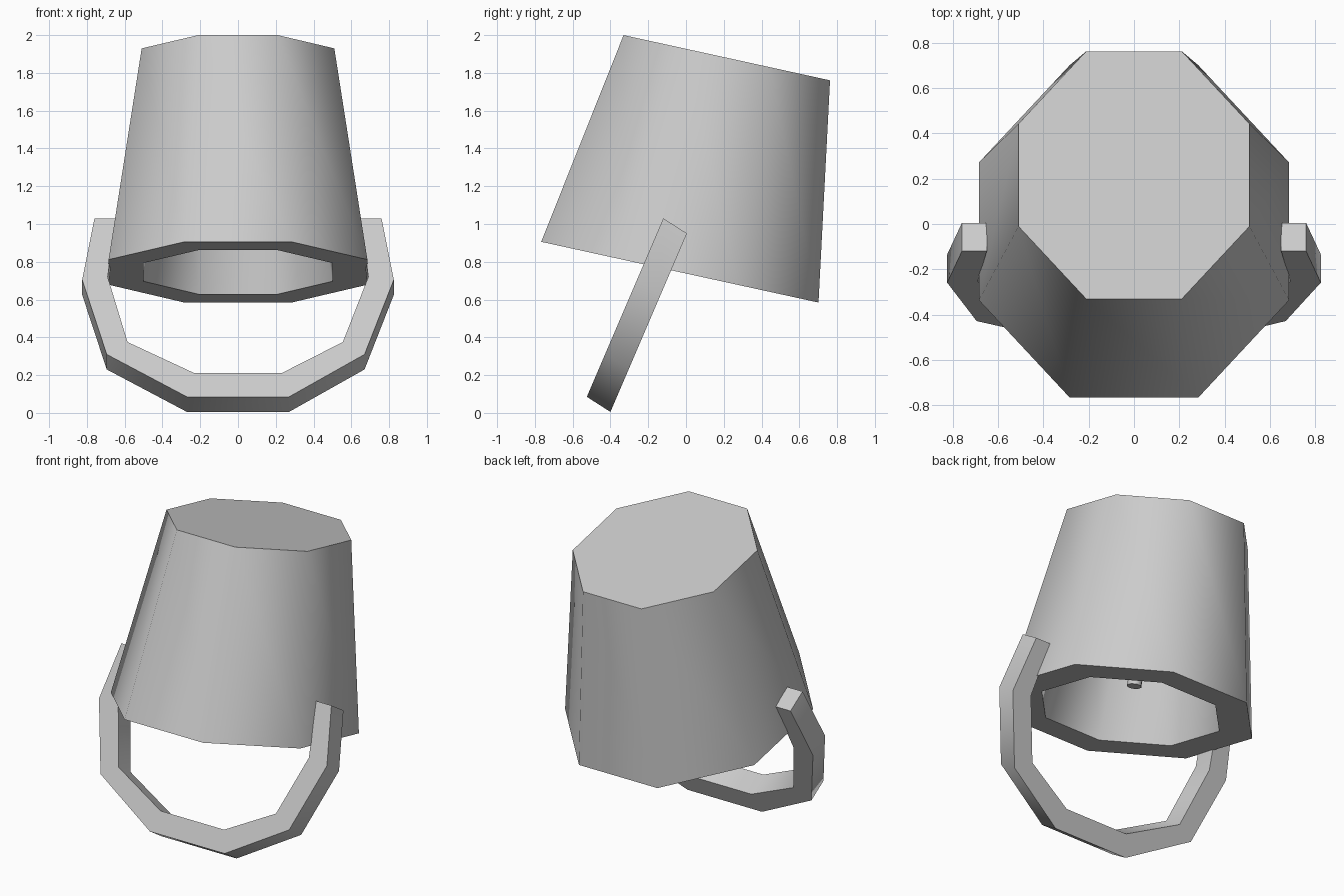
import bpy, bmesh, math
from mathutils import Vector, Matrix

if "Cube" in bpy.data.objects:
    bpy.data.objects.remove(bpy.data.objects["Cube"])

grey = bpy.data.materials.new("plain_grey")
grey.diffuse_color = (0.6, 0.6, 0.6, 1)
grey.use_nodes = True
grey.node_tree.nodes["Principled BSDF"].inputs["Base Color"].default_value = grey.diffuse_color

TILT = Matrix.Translation((0, -0.0325, 0.745)) @ Matrix.Rotation(math.radians(-12.35), 4, 'X')


def finish(bm, name):
    """Turn a bmesh into a smooth shaded object with crisp hard edges."""
    bmesh.ops.recalc_face_normals(bm, faces=bm.faces)
    me = bpy.data.meshes.new(name)
    bm.to_mesh(me)
    bm.free()
    me.materials.append(grey)
    ob = bpy.data.objects.new(name, me)
    bpy.context.collection.objects.link(ob)
    bpy.ops.object.select_all(action='DESELECT')
    ob.select_set(True)
    bpy.context.view_layer.objects.active = ob
    bpy.ops.object.shade_smooth_by_angle(angle=math.radians(60))
    return ob


def octagon_loft(name, rings):
    """Loft octagons given as (half width, height), closed at both ends, then tilt."""
    bm = bmesh.new()
    loops = []
    for half, h in rings:
        r = half / math.cos(math.pi / 8)
        angles = [math.pi / 8 + i * math.pi / 4 for i in range(8)]
        loops.append([bm.verts.new((r * math.cos(a), 1.097 * r * math.sin(a), h)) for a in angles])
    for lo, hi in zip(loops, loops[1:]):
        for i in range(8):
            j = (i + 1) % 8
            bm.faces.new((lo[i], lo[j], hi[j], hi[i]))
    bm.faces.new(loops[0])
    bm.faces.new(loops[-1])
    bm.transform(TILT)
    return finish(bm, name)


# Upturned bucket: closed end, outer wall, thick rim, inner wall, inner floor
octagon_loft("bucket", [(0.51, 1.162), (0.685, 0), (0.5, 0), (0.36, 1.0)])

# Thin post inside the bucket
octagon_loft("inner_post", [(0.04, 0.16), (0.04, 1.02)])

# Handle: leaning arch with (x, z) outlines of its front face
outer = [(-0.76, 1.03), (-0.825, 0.705), (-0.695, 0.31), (-0.27, 0.085),
         (0.27, 0.085), (0.67, 0.31), (0.825, 0.705), (0.76, 1.03)]
inner = [(-0.65, 1.03), (-0.69, 0.72), (-0.585, 0.375), (-0.23, 0.21),
         (0.23, 0.21), (0.555, 0.375), (0.69, 0.72), (0.65, 1.03)]
depth = Vector((0, 0.125, -0.08))
bm = bmesh.new()
sections = []
for (ox, oz), (ix, iz) in zip(outer, inner):
    o = Vector((ox, -0.525 + (oz - 0.085) * 0.4286, oz))
    i = Vector((ix, -0.525 + (iz - 0.085) * 0.4286, iz))
    sections.append([bm.verts.new(p) for p in (o, i, i + depth, o + depth)])
for a, b in zip(sections, sections[1:]):
    for k in range(4):
        m = (k + 1) % 4
        bm.faces.new((a[k], a[m], b[m], b[k]))
bm.faces.new(sections[0])
bm.faces.new(sections[-1])
finish(bm, "handle")
